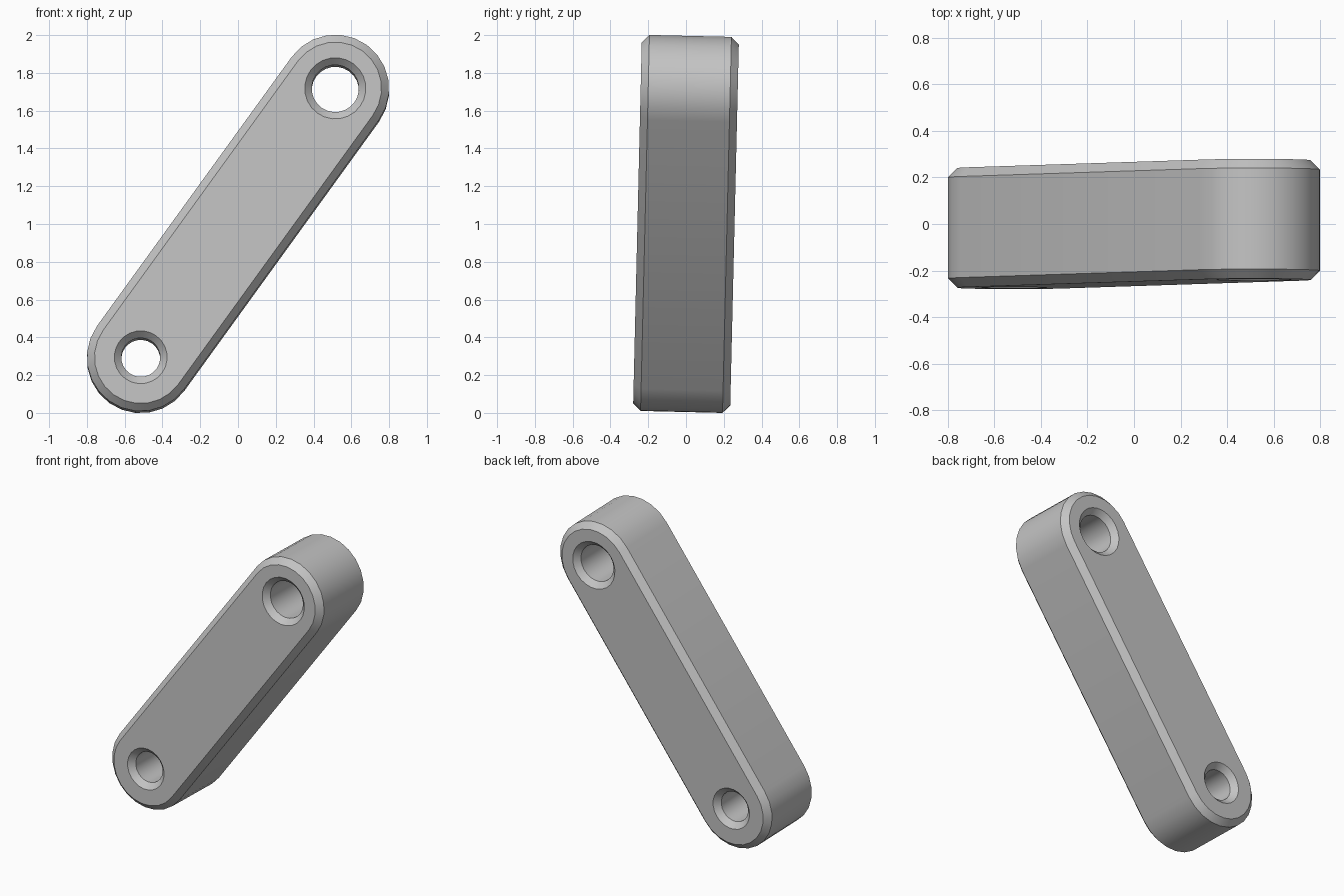
import bpy
import bmesh
import math
from mathutils import Matrix, Vector

if "Cube" in bpy.data.objects:
    bpy.data.objects.remove(bpy.data.objects["Cube"], do_unlink=True)

HALF = 0.257        # half thickness
CHAMFER = 0.04      # outer rim bevel
SINK = 0.037        # countersink at the holes
RADIUS = 0.285      # rounded ends
TOP, BOTTOM = Vector((0.515, 0, 0.712)), Vector((-0.515, 0, -0.712))
STEPS = 12          # segments per half circle
LEAN = math.atan2(TOP.z, TOP.x)

steel = bpy.data.materials.new("plain grey")
steel.use_nodes = True
grey = (0.55, 0.55, 0.55, 1)
steel.diffuse_color = grey
steel.node_tree.nodes["Principled BSDF"].inputs["Base Color"].default_value = grey


def polar(centre, radius, angle, y):
    return centre + Vector((radius * math.cos(angle), y, radius * math.sin(angle)))


def slot(radius, y):
    """Outline with two rounded ends joined by straight sides."""
    start = LEAN - math.pi / 2
    return [polar(c, radius, start + turn + math.pi * i / STEPS, y)
            for c, turn in ((TOP, 0), (BOTTOM, math.pi)) for i in range(STEPS + 1)]


def ring(centre, radius, y):
    return [polar(centre, radius, LEAN + math.pi * i / STEPS, y) for i in range(2 * STEPS)]


def wall(bm, outlines):
    """Join successive outlines with quads; return the first and last loops."""
    loops = [[bm.verts.new(p) for p in pts] for pts in outlines]
    for a, b in zip(loops, loops[1:]):
        for i in range(len(a)):
            j = (i + 1) % len(a)
            bm.faces.new((a[i], a[j], b[j], b[i]))
    return loops[0], loops[-1]


def levels(cut):
    """Bevelled profile through the thickness: (inset, y)."""
    return ((cut, -HALF), (0, cut - HALF), (0, HALF - cut), (cut, HALF))


bm = bmesh.new()
# Outer rim and the two countersunk holes
walls = [wall(bm, [slot(RADIUS - d, y) for d, y in levels(CHAMFER)])]
for centre, bore in ((TOP, 0.125), (BOTTOM, 0.103)):
    walls.append(wall(bm, [ring(centre, bore + d, y) for d, y in levels(SINK)]))

# Front and back faces around the holes
for side, normal in ((0, (0, -1, 0)), (1, (0, 1, 0))):
    edges = []
    for pair in walls:
        loop = pair[side]
        edges += [bm.edges.get((loop[i - 1], loop[i])) for i in range(len(loop))]
    bmesh.ops.triangle_fill(bm, edges=edges, use_beauty=True, normal=normal)

bmesh.ops.recalc_face_normals(bm, faces=bm.faces[:])
# Slight backward tilt, then stand on the ground
bm.transform(Matrix.Rotation(-0.0237, 4, "X"))
low = min(v.co.z for v in bm.verts)
bm.transform(Matrix.Translation((0, 0, -low)))

mesh = bpy.data.meshes.new("link_bar")
bm.to_mesh(mesh)
bm.free()
mesh.materials.append(steel)
bar = bpy.data.objects.new("link_bar", mesh)
bpy.context.collection.objects.link(bar)

bpy.ops.object.select_all(action="DESELECT")
bar.select_set(True)
bpy.context.view_layer.objects.active = bar
bpy.ops.object.shade_smooth_by_angle(angle=math.radians(30))
